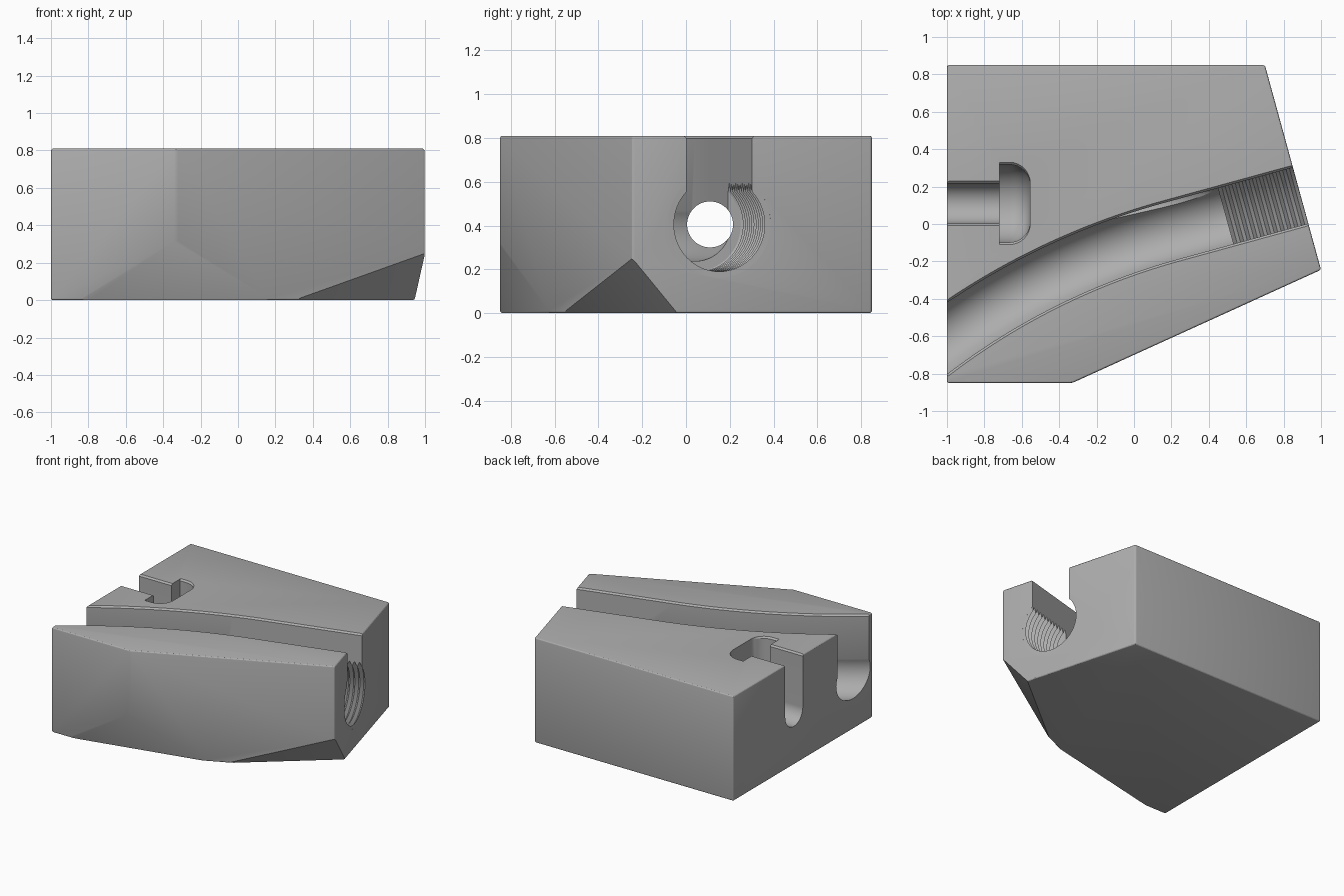
import bpy, bmesh, math
from mathutils import Vector

if "Cube" in bpy.data.objects:
    bpy.data.objects.remove(bpy.data.objects["Cube"], do_unlink=True)

HEIGHT = 0.81
AXIS_Z = 0.405
FACE_ANGLE = math.atan2(0.3, 1.095)   # heading of the threaded bore

grey = bpy.data.materials.new("satin grey")
grey.use_nodes = True
grey.diffuse_color = (0.42, 0.42, 0.42, 1)
grey.node_tree.nodes["Principled BSDF"].inputs["Base Color"].default_value = (0.42, 0.42, 0.42, 1)


def make_object(name, bm):
    bmesh.ops.recalc_face_normals(bm, faces=bm.faces)
    mesh = bpy.data.meshes.new(name)
    bm.to_mesh(mesh)
    bm.free()
    mesh.materials.append(grey)
    obj = bpy.data.objects.new(name, mesh)
    bpy.context.collection.objects.link(obj)
    return obj


def slot_profile(r, half):
    """Round bottom opening into a straight slot with a chamfered mouth."""
    a = math.acos(half / r)
    n = 40
    arc = [a - (math.pi + 2 * a) * i / n for i in range(n + 1)]
    pts = [(r * math.cos(t), AXIS_Z + r * math.sin(t)) for t in arc]
    lip = half + 0.012
    left = [(-half, HEIGHT - 0.012), (-lip, HEIGHT), (-lip, 1)]
    return pts + left + [(-u, z) for u, z in reversed(left)]


def circle_profile(r, n=64):
    return [(r * math.cos(math.tau * i / n), AXIS_Z + r * math.sin(math.tau * i / n))
            for i in range(n)]


def loft(name, stations):
    """Skin stations of (x, y, heading, profile) into a closed solid."""
    bm = bmesh.new()
    rings = []
    for x, y, h, profile in stations:
        rings.append([bm.verts.new((x - u * math.sin(h), y + u * math.cos(h), z))
                      for u, z in profile])
    for a, b in zip(rings, rings[1:]):
        for i in range(len(a)):
            j = (i + 1) % len(a)
            bm.faces.new((a[i], a[j], b[j], b[i]))
    bm.faces.new(rings[0])
    bm.faces.new(rings[-1])
    return make_object(name, bm)


# Block: extruded outline with softened edges
outline = [(-1, 0.85), (-1, -0.85), (-0.33, -0.85), (1, -0.245), (0.70, 0.85)]
bm = bmesh.new()
base = bm.faces.new([bm.verts.new((x, y, 0)) for x, y in outline])
top = bmesh.ops.extrude_face_region(bm, geom=[base])["geom"]
bmesh.ops.translate(bm, vec=(0, 0, HEIGHT),
                    verts=[v for v in top if isinstance(v, bmesh.types.BMVert)])
bmesh.ops.recalc_face_normals(bm, faces=bm.faces)
bmesh.ops.bevel(bm, geom=bm.edges[:], offset=0.012, segments=3, profile=0.5, affect='EDGES')

# Slanted cuts on the two lower corners
corner_cuts = [
    [(-0.33, -0.85, 0.32), (-0.85, -0.85, 0), (0.17, -0.62, 0)],
    [(1, -0.245, 0.25), (0.30, -0.564, 0), (0.944, -0.04, 0)],
]
for cut in corner_cuts:
    p, q, r = map(Vector, cut)
    normal = (q - p).cross(r - p).normalized()
    if normal.z > 0:
        normal.negate()
    res = bmesh.ops.bisect_plane(bm, geom=bm.verts[:] + bm.edges[:] + bm.faces[:],
                                 plane_co=p, plane_no=normal, clear_outer=True)
    rim = [e for e in res["geom_cut"] if isinstance(e, bmesh.types.BMEdge)]
    bmesh.ops.edgeloop_fill(bm, edges=rim)
block = make_object("block", bm)

# Curved channel: straight run from the slanted face, then an arc to the left side
mouth = Vector((0.89, 0.152))
aim = Vector((math.cos(FACE_ANGLE), math.sin(FACE_ANGLE)))
channel = slot_profile(0.168, 0.155)
pos = mouth + aim * 0.3
stations = [(pos.x, pos.y, FACE_ANGLE, channel)]
pos = mouth - aim * 0.715
heading, step, radius = FACE_ANGLE, 0.04, 3.755
while pos.x > -1.25:
    stations.append((pos.x, pos.y, heading, channel))
    mid = heading + step / radius / 2
    pos = pos - Vector((math.cos(mid), math.sin(mid))) * step
    heading += step / radius
cutters = [loft("channel_cutter", stations)]

# Threaded bore: ridged cylinder square to the slanted face
pitch, count = 0.0375, 11
stations = []
for i in range(2 * count + 1):
    p = mouth + aim * (i * pitch / 2 - pitch * count)
    stations.append((p.x, p.y, FACE_ANGLE, circle_profile(0.215 if i % 2 == 0 else 0.243)))
for d in (0.001, 0.3):
    p = mouth + aim * d
    stations.append((p.x, p.y, FACE_ANGLE, circle_profile(0.243)))
cutters.append(loft("thread_cutter", stations))

# Pocket with a rounded end, its entry slot and the bore to the channel
POCKET_Y = 0.11
stations = [(-0.72, POCKET_Y, 0, slot_profile(0.208, 0.208))]
for i in range(9):
    t = math.pi / 2 * i / 8
    r = 0.208 - 0.11 * (1 - math.cos(t))
    stations.append((-0.665 + 0.11 * math.sin(t), POCKET_Y, 0, slot_profile(r, r)))
cutters.append(loft("pocket_cutter", stations))
entry = slot_profile(0.107, 0.107)
cutters.append(loft("entry_cutter", [(x, POCKET_Y, 0, entry) for x in (-1.2, -0.68)]))
bore = circle_profile(0.105)
cutters.append(loft("bore_cutter", [(x, POCKET_Y, 0, bore) for x in (-0.68, 0.72)]))

# Carve the block, then discard the cutters
bpy.ops.object.select_all(action='DESELECT')
bpy.context.view_layer.objects.active = block
block.select_set(True)
for cutter in cutters:
    cutter.hide_render = True
    mod = block.modifiers.new("carve", 'BOOLEAN')
    mod.operation = 'DIFFERENCE'
    mod.solver = 'EXACT'
    mod.object = cutter
    bpy.ops.object.modifier_apply(modifier=mod.name)
    bpy.data.objects.remove(cutter, do_unlink=True)
bpy.ops.object.shade_smooth_by_angle(angle=math.radians(25))
